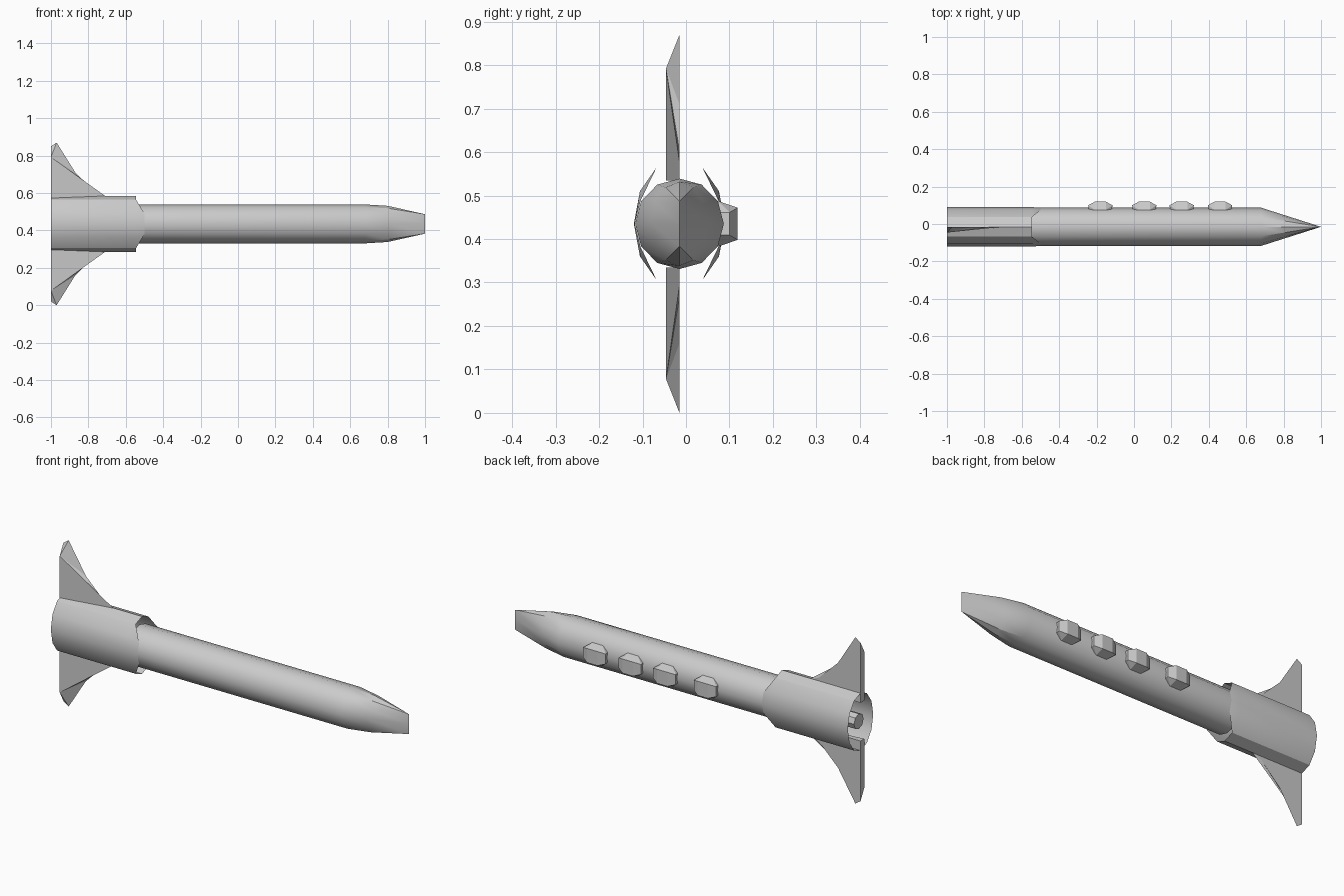
import bpy, bmesh, math
from mathutils import Vector

cube = bpy.data.objects.get("Cube")
if cube:
    bpy.data.objects.remove(cube)

CY, CZ = -0.015, 0.435   # long axis of the rocket
SIDES = 12

grey = bpy.data.materials.new("light_grey")
grey.use_nodes = True
grey.diffuse_color = (0.6, 0.6, 0.6, 1)
grey.node_tree.nodes["Principled BSDF"].inputs["Base Color"].default_value = (0.6, 0.6, 0.6, 1)


def finish(name, bm, angle=0, closed=True):
    bmesh.ops.remove_doubles(bm, verts=bm.verts, dist=0.0005)
    if closed:
        bmesh.ops.recalc_face_normals(bm, faces=bm.faces)
    mesh = bpy.data.meshes.new(name)
    bm.to_mesh(mesh)
    bm.free()
    mesh.materials.append(grey)
    obj = bpy.data.objects.new(name, mesh)
    obj.location = (0, CY, CZ)
    bpy.context.collection.objects.link(obj)
    if angle:
        bpy.ops.object.select_all(action='DESELECT')
        obj.select_set(True)
        bpy.context.view_layer.objects.active = obj
        bpy.ops.object.shade_smooth_by_angle(angle=math.radians(angle))
    return obj


def ellipse(x, ry, rz, sides=SIDES):
    angles = [2 * math.pi * i / sides for i in range(sides)]
    return [Vector((x, ry * math.cos(a), rz * math.sin(a))) for a in angles]


def loft(name, rings, caps=True, angle=32):
    bm = bmesh.new()
    rows = [[bm.verts.new(p) for p in ring] for ring in rings]
    n = len(rings[0])
    for a, b in zip(rows, rows[1:]):
        for i in range(n):
            j = (i + 1) % n
            bm.faces.new((a[i], b[i], b[j], a[j]))
    if caps:
        bm.faces.new(rows[0])
    return finish(name, bm, angle)


def clamp(v, limit):
    return max(-limit, min(limit, v))


# Body tube with a nose that narrows to an upright edge
tube = ellipse(0, 0.102, 0.104)
body = [[p + Vector((x, 0, 0)) for p in tube] for x in (-0.56, 0.68)]
body.append([Vector((0.8, p.y * 0.625, p.z * 0.93)) for p in tube])
body.append([Vector((1.0, 0, clamp(p.z, 0.052))) for p in tube])
loft("body_and_nose", body)

# Open tail sleeve, taller than wide, its sides running forward onto the body
rear = ellipse(-1.0, 0.105, 0.15)
front = ellipse(-0.545, 0.105, 0.15)
lips = [Vector((-0.5, p.y * 0.98, p.z * 0.72)) if abs(p.z) < 0.08 else p.copy() for p in front]
loft("tail_sleeve", [rear, front, lips], caps=False)

# Engine stub inside the sleeve
loft("engine_stub", [ellipse(-0.99, 0.04, 0.04, 8), ellipse(-0.55, 0.04, 0.04, 8)], angle=0)

# Swept fins: flat at the back, thickening to the rear edge at the front
OUTLINE = [(-1, 0.1), (-1, 0.415), (-0.97, 0.435), (-0.87, 0.275), (-0.76, 0.168), (-0.7, 0.142), (-0.7, 0.1)]
for name, up in (("upper_fin", 1), ("lower_fin", -1)):
    bm = bmesh.new()
    flat = [bm.verts.new((x, 0, up * z)) for x, z in OUTLINE]
    low, high = [bm.verts.new((-1, -0.031, up * z)) for z in (0.1, 0.357)]
    bm.faces.new(flat)
    for a, b in zip(flat[1:5], flat[2:6]):
        bm.faces.new((high, a, b))
    bm.faces.new((high, flat[5], flat[6], low))
    bm.faces.new((low, flat[0], flat[1], high))
    bm.faces.new((low, flat[6], flat[0]))
    finish(name, bm)

# Faceted studs along the back
for number, x in enumerate((-0.18, 0.055, 0.255, 0.46), 1):
    bm = bmesh.new()
    for sx in (-1, 1):
        for sz in (-1, 1):
            for dx, y, dz in ((0.03, 0.134, 0.037), (0.065, 0.115, 0.026),
                              (0.06, 0.08, 0.026), (0.03, 0.09, 0.052)):
                bm.verts.new((x + sx * dx, y, sz * dz))
    bmesh.ops.convex_hull(bm, input=bm.verts)
    bmesh.ops.dissolve_limit(bm, angle_limit=0.02, verts=bm.verts, edges=bm.edges)
    finish("stud_%d" % number, bm)
